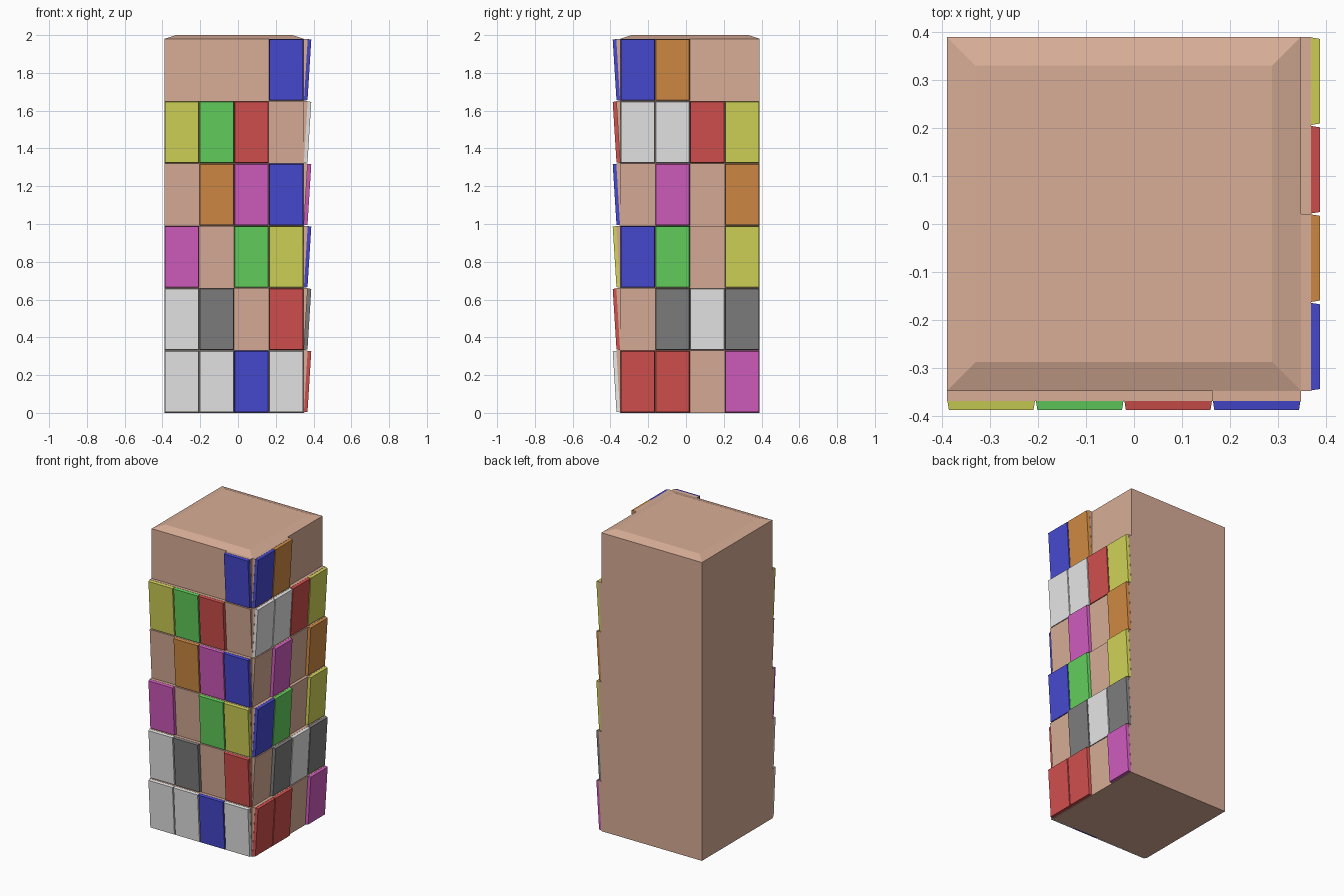
import bpy, bmesh

cube = bpy.data.objects.get("Cube")
if cube:
    bpy.data.objects.remove(cube)

COLOURS = {
    ".": ("tan", (0.69, 0.42, 0.31)),
    "W": ("white", (0.8, 0.8, 0.8)),
    "K": ("grey", (0.21, 0.21, 0.21)),
    "R": ("red", (0.64, 0.08, 0.075)),
    "B": ("blue", (0.063, 0.067, 0.64)),
    "G": ("green", (0.127, 0.64, 0.112)),
    "Y": ("yellow", (0.64, 0.66, 0.098)),
    "O": ("orange", (0.64, 0.26, 0.058)),
    "M": ("magenta", (0.64, 0.107, 0.52)),
}
MATS = {}
for key, (name, rgb) in COLOURS.items():
    m = bpy.data.materials.new(name)
    m.use_nodes = True
    m.diffuse_color = (*rgb, 1)
    m.node_tree.nodes["Principled BSDF"].inputs["Base Color"].default_value = (*rgb, 1)
    MATS[key] = m

LOW, WALL, HIGH = -0.39, 0.348, 0.39   # body edges
ROW = 0.33                             # height of one row
COLUMN = (HIGH - -WALL) / 4            # width of one column


def loft(name, key, loop_a, loop_b):
    """Closed solid between two four-point loops."""
    bm = bmesh.new()
    a = [bm.verts.new(p) for p in loop_a]
    b = [bm.verts.new(p) for p in loop_b]
    bm.faces.new(a)
    bm.faces.new(b)
    for i in range(4):
        j = (i + 1) % 4
        bm.faces.new((a[i], a[j], b[j], b[i]))
    bmesh.ops.recalc_face_normals(bm, faces=bm.faces)
    mesh = bpy.data.meshes.new(name)
    bm.to_mesh(mesh)
    bm.free()
    mesh.materials.append(MATS[key])
    obj = bpy.data.objects.new(name, mesh)
    bpy.context.collection.objects.link(obj)
    return obj


def square(z, inset=0.0):
    lo, hi = LOW + inset, WALL - inset
    return [(lo, -hi, z), (hi, -hi, z), (hi, -lo, z), (lo, -lo, z)]


# Tower body with a shallow sloped cap
loft("tower_body", ".", square(0), square(6 * ROW))
loft("tower_cap", ".", square(6 * ROW), square(2.0, 0.06))

# Maps (along, outward, up) onto each panelled wall
WALLS = {
    "front": (lambda u, d, z: (u, -d, z), LOW,
              ["...B", "YGR.", ".OMB", "M.GY", "WK.R", "WWBW"]),
    "left": (lambda u, d, z: (d, u, z), -WALL,
             ["BO..", "WWRY", ".M.O", "BG.Y", ".KWK", "RR.M"]),
}


def panel(place, u0, u1, z0, z1, low, high, inset=0.0):
    """Tilted rectangle, farther out at its top edge."""
    return [place(u0 + inset, low, z0 + inset), place(u1 - inset, low, z0 + inset),
            place(u1 - inset, high, z1 - inset), place(u0 + inset, high, z1 - inset)]


for side, (place, start, grid) in WALLS.items():
    for r, row in enumerate(grid):
        z0 = (5 - r) * ROW
        z1 = z0 + ROW
        for c, key in enumerate(row):
            if r == 0 and key == ".":
                continue            # bare wall beside the top row
            u0 = start + c * COLUMN
            u1 = u0 + COLUMN
            tag = f"{side}_row{r + 1}_column{c + 1}"
            # Leaning backing wedge
            loft(f"backing_{tag}", ".",
                 panel(place, u0, u1, z0, z1, WALL - 0.01, WALL - 0.01),
                 panel(place, u0, u1, z0, z1, WALL + 0.001, WALL + 0.021))
            # Coloured tile with slightly bevelled rim
            if key != ".":
                loft(f"tile_{tag}", key,
                     panel(place, u0 + 0.001, u1 - 0.001, z0 + 0.003, z1 - 0.001,
                           WALL + 0.001, WALL + 0.021),
                     panel(place, u0 + 0.001, u1 - 0.001, z0 + 0.003, z1 - 0.001,
                           WALL + 0.02, WALL + 0.04, 0.003))
